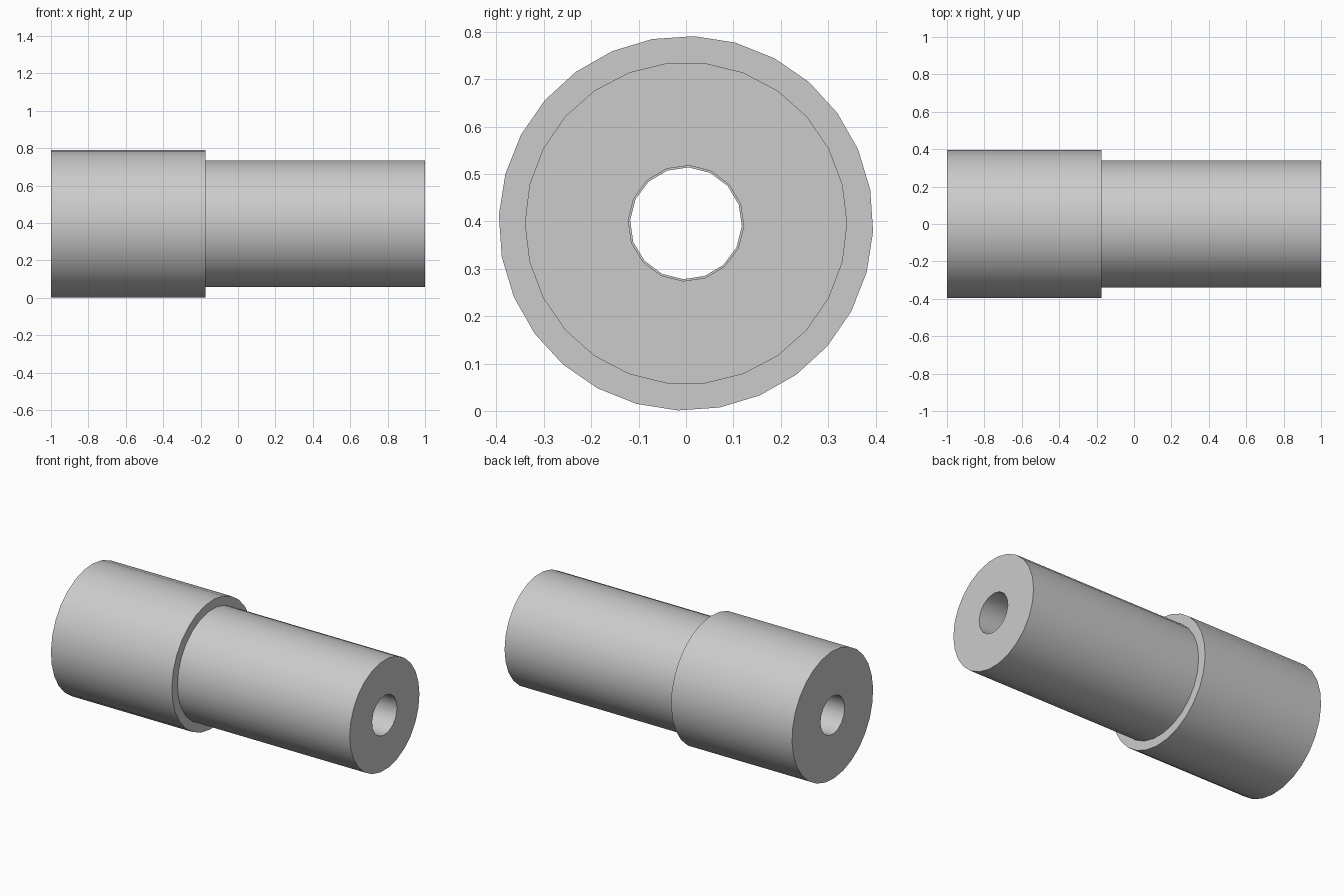
import bpy, bmesh, math

cube = bpy.data.objects.get("Cube")
if cube:
    bpy.data.objects.remove(cube, do_unlink=True)

AXIS_Z = 0.396
STEP_X = -0.175

grey = bpy.data.materials.new("light_grey")
grey.use_nodes = True
colour = (0.6, 0.6, 0.6, 1)
grey.diffuse_color = colour
grey.node_tree.nodes["Principled BSDF"].inputs["Base Color"].default_value = colour


def wall(bm, radius, sides, phase, x0, x1, inward=False):
    """Open cylinder along x; returns its rim edges at both ends."""
    rings = []
    for x in (x0, x1):
        ring = []
        for i in range(sides):
            a = math.radians(phase) + math.tau * i / sides
            ring.append(bm.verts.new((x, radius * math.cos(a), AXIS_Z + radius * math.sin(a))))
        rings.append(ring)
    for i in range(sides):
        j = (i + 1) % sides
        quad = [rings[0][i], rings[0][j], rings[1][j], rings[1][i]]
        bm.faces.new(quad if inward else quad[::-1])
    return [[bm.edges.get((r[i], r[i - 1])) for i in range(sides)] for r in rings]


def tube(name, x0, x1, radius, sides, phase, bore, capped_ends):
    bm = bmesh.new()
    outer = wall(bm, radius, sides, phase, x0, x1)
    inner = wall(bm, bore, 16, -3, x0, x1, inward=True)
    # ring-shaped end faces
    for end in capped_ends:
        bmesh.ops.triangle_fill(bm, edges=outer[end] + inner[end], use_beauty=True,
                                normal=(1 if end else -1, 0, 0))
    # outward direction: walls away from or towards the axis, ends along x
    bm.normal_update()
    for f in bm.faces:
        c = f.calc_center_median()
        if abs(f.normal.x) > 0.5:
            wrong = f.normal.x * (c.x - (x0 + x1) / 2) < 0
        else:
            r = math.hypot(c.y, c.z - AXIS_Z)
            radial = f.normal.y * c.y + f.normal.z * (c.z - AXIS_Z)
            wrong = (radial > 0) == (r < (radius + bore) / 2)
        if wrong:
            f.normal_flip()
    mesh = bpy.data.meshes.new(name)
    bm.to_mesh(mesh)
    bm.free()
    mesh.materials.append(grey)
    obj = bpy.data.objects.new(name, mesh)
    bpy.context.collection.objects.link(obj)
    bpy.ops.object.select_all(action="DESELECT")
    obj.select_set(True)
    bpy.context.view_layer.objects.active = obj
    bpy.ops.object.shade_smooth_by_angle(angle=math.radians(35))


# wide collar, then the narrower sleeve seated against its face
tube("wide_collar", -1, STEP_X, 0.395, 28, -2.5, 0.118, (0, 1))
tube("narrow_sleeve", STEP_X, 1, 0.34, 26, 0, 0.122, (1,))
